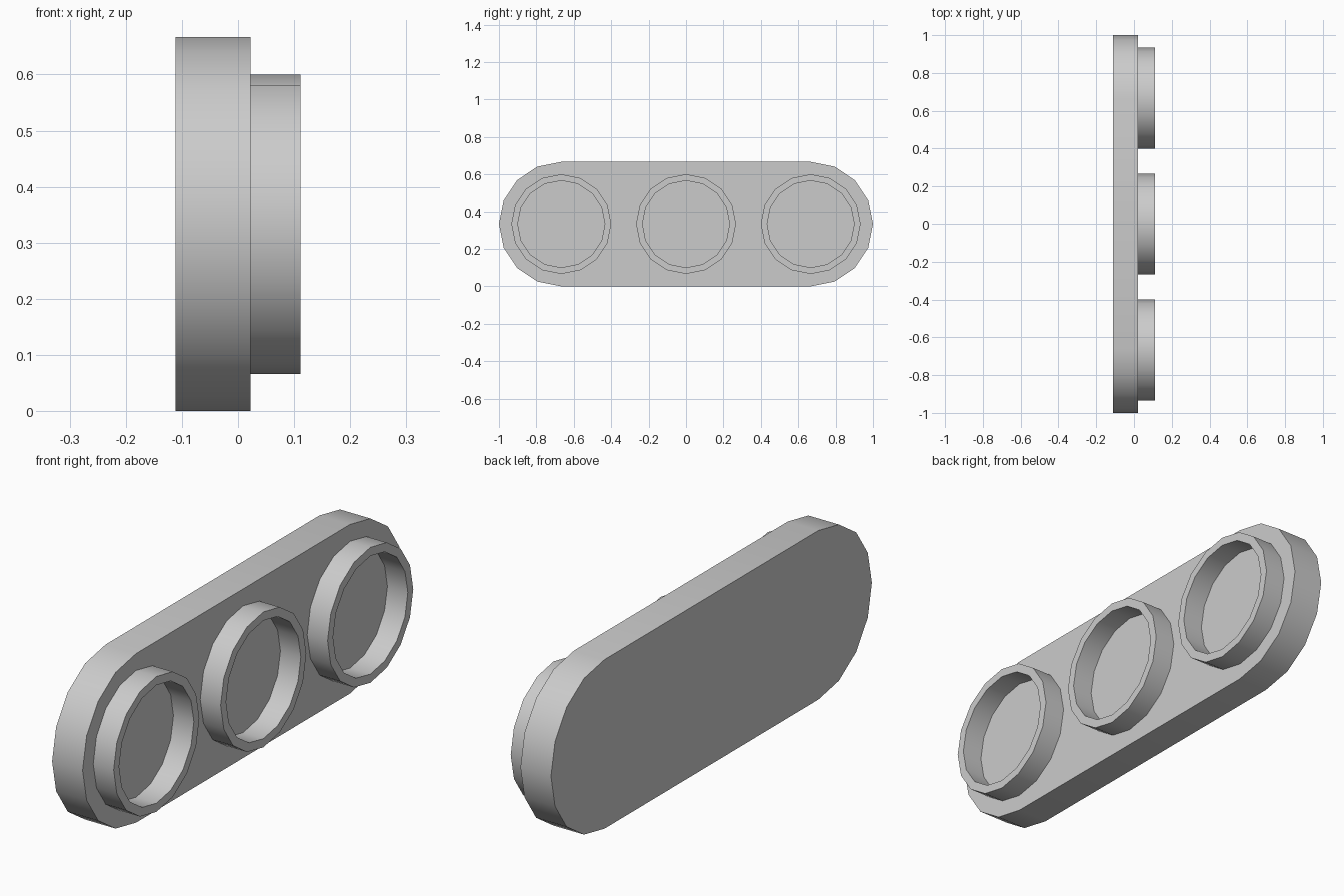
import bpy, bmesh
from math import pi, sin, cos, radians

cube = bpy.data.objects.get("Cube")
if cube:
    bpy.data.objects.remove(cube, do_unlink=True)

R = 1 / 3                              # end radius of the plate, also its centre height
BACK, FACE, RIM = -0.111, 0.022, 0.111  # plate back, plate front, ring front
SIDES = 16

grey = bpy.data.materials.new("light_grey")
grey.use_nodes = True
colour = (0.6, 0.6, 0.6, 1)
grey.diffuse_color = colour
grey.node_tree.nodes["Principled BSDF"].inputs["Base Color"].default_value = colour


def arc(cy, radius, start, steps):
    """Points (y, z) along an arc of the 16-sided circle."""
    angles = [start + 2 * pi * i / SIDES for i in range(steps)]
    return [(cy + radius * cos(a), R + radius * sin(a)) for a in angles]


def finish(name, bm):
    bmesh.ops.recalc_face_normals(bm, faces=bm.faces)
    mesh = bpy.data.meshes.new(name)
    bm.to_mesh(mesh)
    bm.free()
    mesh.materials.append(grey)
    obj = bpy.data.objects.new(name, mesh)
    bpy.context.collection.objects.link(obj)
    bpy.ops.object.select_all(action='DESELECT')
    obj.select_set(True)
    bpy.context.view_layer.objects.active = obj
    bpy.ops.object.shade_smooth_by_angle(angle=radians(30))


# Backing plate: rounded-end outline pushed out along x
bm = bmesh.new()
outline = arc(2 * R, R, -pi / 2, 9) + arc(-2 * R, R, pi / 2, 9)
back = bm.faces.new([bm.verts.new((BACK, y, z)) for y, z in outline])
out = bmesh.ops.extrude_face_region(bm, geom=[back], use_keep_orig=True)
moved = [v for v in out["geom"] if isinstance(v, bmesh.types.BMVert)]
bmesh.ops.translate(bm, verts=moved, vec=(FACE - BACK, 0, 0))
finish("backing_plate", bm)

# Three open rings standing on the plate
for name, cy in (("front_ring", -2 * R), ("middle_ring", 0), ("rear_ring", 2 * R)):
    bm = bmesh.new()
    section = ((FACE, 0.267), (RIM, 0.267), (RIM, 0.233), (FACE, 0.233))
    loops = [[bm.verts.new((x, y, z)) for y, z in arc(cy, r, 0, SIDES)]
             for x, r in section]
    for a, b in zip(loops, loops[1:]):
        for i in range(SIDES):
            j = (i + 1) % SIDES
            bm.faces.new((a[i], a[j], b[j], b[i]))
    finish(name, bm)
